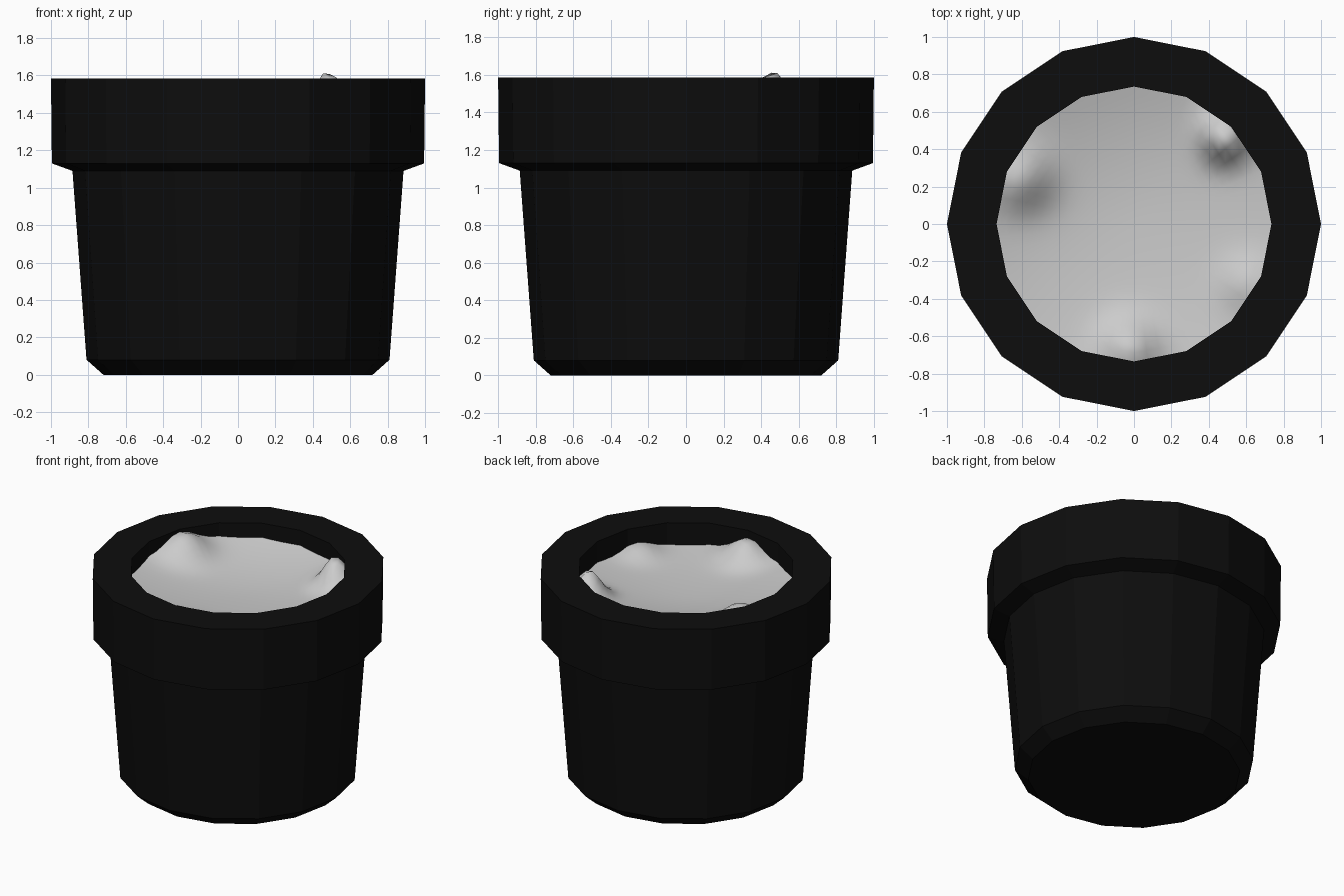
import bpy, bmesh, math
from mathutils import Vector

cube = bpy.data.objects.get("Cube")
if cube:
    bpy.data.objects.remove(cube, do_unlink=True)

SIDES = 16


def material(name, rgb):
    mat = bpy.data.materials.new(name)
    mat.use_nodes = True
    color = (*rgb, 1)
    mat.diffuse_color = color
    mat.node_tree.nodes["Principled BSDF"].inputs["Base Color"].default_value = color
    return mat


def finish(bm, name, mat):
    bmesh.ops.recalc_face_normals(bm, faces=bm.faces)
    mesh = bpy.data.meshes.new(name)
    bm.to_mesh(mesh)
    bm.free()
    mesh.materials.append(mat)
    obj = bpy.data.objects.new(name, mesh)
    bpy.context.collection.objects.link(obj)
    return obj


def bridge(bm, a, b):
    for i in range(len(a)):
        j = (i + 1) % len(a)
        bm.faces.new((a[i], a[j], b[j], b[i]))


black = material("pot black", (0.004, 0.004, 0.004))
pale = material("soil pale grey", (0.6, 0.6, 0.6))

# Pot: faceted profile turned about z, from the base up and over the rim
profile = [(0.72, 0), (0.81, 0.08), (0.885, 1.09), (0.995, 1.13),
           (1.0, 1.585), (0.735, 1.585), (0.735, 1.3)]
bm = bmesh.new()
rings = []
for r, z in profile:
    rings.append([bm.verts.new((r * math.cos(math.tau * i / SIDES),
                                r * math.sin(math.tau * i / SIDES), z))
                  for i in range(SIDES)])
for low, high in zip(rings, rings[1:]):
    bridge(bm, low, high)
bm.faces.new(rings[0])
bm.faces.new(rings[-1])
finish(bm, "pot", black)

# Soil: shallow bowl with rounded lumps (x, y, height, width)
lumps = [(0.48, 0.45, 0.19, 0.075), (-0.6, 0.24, 0.12, 0.11),
         (-0.02, -0.66, 0.13, 0.1), (0.6, -0.32, 0.06, 0.09)]


def soil_height(x, y):
    z = 1.37 + 0.15 * (x * x + y * y)
    z += 0.04 * (y - x) * math.hypot(x, y)
    for lx, ly, height, width in lumps:
        d2 = (x - lx) ** 2 + (y - ly) ** 2
        z += height * math.exp(-d2 / (2 * width * width))
    return z


SPLIT, STEPS = 4, 16
bm = bmesh.new()
corners = [Vector((math.cos(math.tau * i / SIDES), math.sin(math.tau * i / SIDES)))
           for i in range(SIDES)]
outline = [corners[i].lerp(corners[(i + 1) % SIDES], k / SPLIT) * 0.735
           for i in range(SIDES) for k in range(SPLIT)]
rings = []
for s in range(1, STEPS + 1):
    ring = []
    for p in outline:
        x, y = p * (s / STEPS)
        ring.append(bm.verts.new((x, y, soil_height(x, y))))
    rings.append(ring)
for inner, outer in zip(rings, rings[1:]):
    bridge(bm, inner, outer)
centre = bm.verts.new((0, 0, soil_height(0, 0)))
for i, v in enumerate(rings[0]):
    bm.faces.new((centre, v, rings[0][(i + 1) % len(outline)]))
soil = finish(bm, "soil", pale)
if sum(p.normal.z for p in soil.data.polygons) < 0:
    soil.data.flip_normals()
soil.data.shade_smooth()
